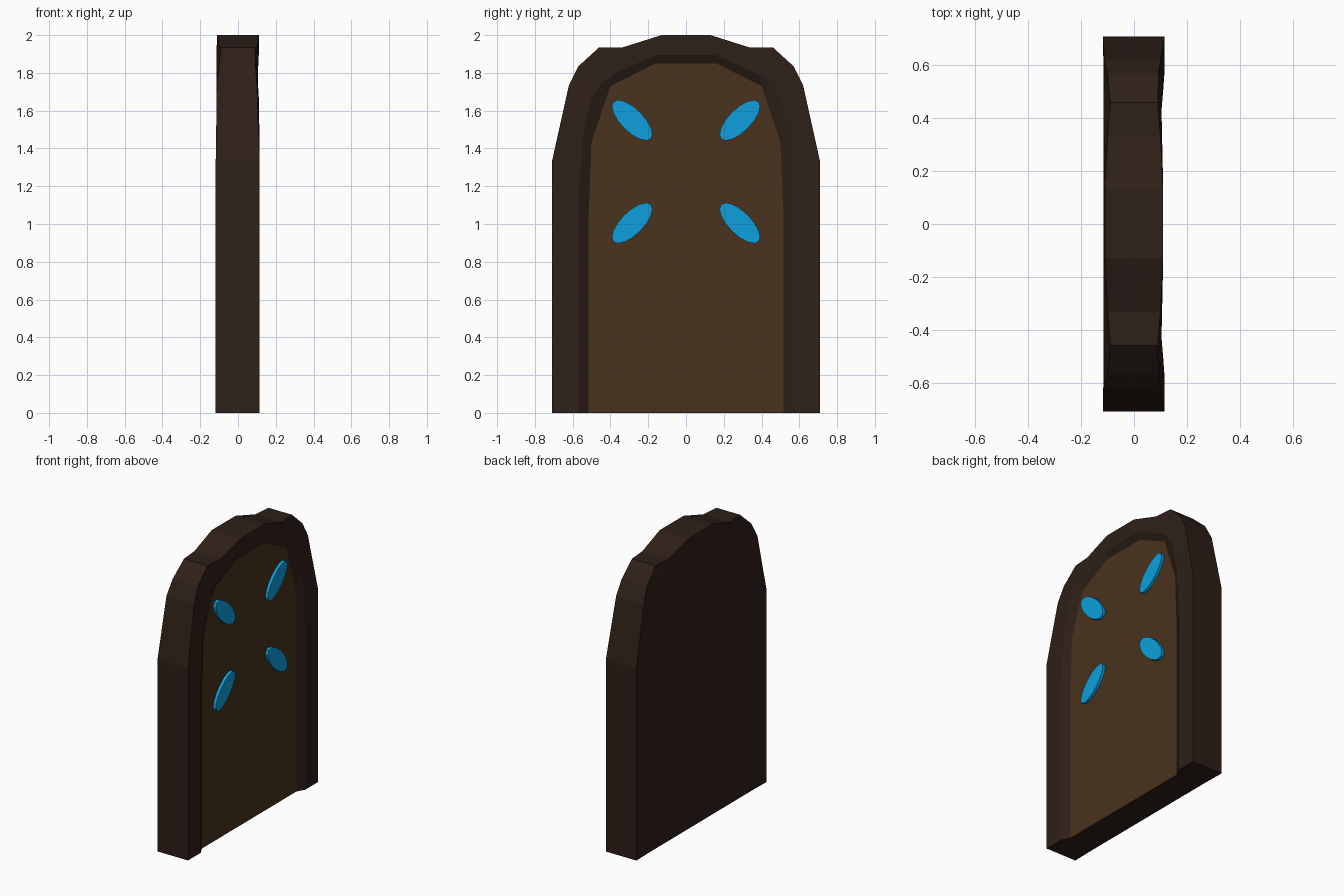
import bpy, bmesh, math
from mathutils import Matrix

if "Cube" in bpy.data.objects:
    bpy.data.objects.remove(bpy.data.objects["Cube"])


def material(name, rgb):
    m = bpy.data.materials.new(name)
    m.diffuse_color = (*rgb, 1)
    m.use_nodes = True
    m.node_tree.nodes["Principled BSDF"].inputs["Base Color"].default_value = m.diffuse_color
    return m


dark_wood = material("dark_wood", (0.027, 0.014, 0.009))
warm_wood = material("warm_wood", (0.069, 0.032, 0.012))
blue = material("blue", (0.004, 0.35, 0.72))


def finish(bm, name, mat):
    me = bpy.data.meshes.new(name)
    bm.to_mesh(me)
    bm.free()
    me.materials.append(mat)
    ob = bpy.data.objects.new(name, me)
    bpy.context.collection.objects.link(ob)
    return ob


def arch(half, xs):
    """Mirror a half profile (y, z) into a full arch, with a depth x per point."""
    right = [(x, y, z) for (y, z), x in zip(half, xs)]
    return right + [(x, -y, z) for x, y, z in reversed(right)]


# Half profiles from the floor up to the crown
outer = [(.71, 0), (.71, 1.33), (.62, 1.735), (.57, 1.835), (.46, 1.935), (.335, 1.935), (.13, 2)]
lip = [(.57, 0), (.57, 1.15), (.54, 1.5), (.5, 1.67), (.44, 1.755), (.39, 1.79), (.16, 1.895)]
inner = [(.515, 0), (.515, 1.06), (.5, 1.435), (.455, 1.565), (.42, 1.67), (.4, 1.73), (.16, 1.85)]

PANEL_X = .085
rings = [
    arch(lip, [-.115] * 7),
    arch(outer, [-.118, -.118, -.112, -.1, -.09, -.1, -.11]),
    arch(outer, [.115, .115, .1, .093, .09, .1, .11]),
    arch(lip, [.115, .115, .113, .11, .105, .105, .11]),
    arch(inner, [PANEL_X] * 7),
]

# Door frame: back, outer rim, front border and bevel down to the panel
bm = bmesh.new()
loops = [[bm.verts.new(p) for p in ring] for ring in rings]
for a, b in zip(loops, loops[1:]):
    for i in range(len(a) - 1):
        bm.faces.new((a[i], a[i + 1], b[i + 1], b[i]))
bm.faces.new(loops[0])
bm.faces.new([l[0] for l in loops] + [l[-1] for l in reversed(loops)])
bmesh.ops.recalc_face_normals(bm, faces=bm.faces)
finish(bm, "door_frame", dark_wood)

# Recessed front panel
bm = bmesh.new()
face = bm.faces.new([bm.verts.new(p) for p in rings[-1]])
face.normal_update()
if face.normal.x < 0:
    face.normal_flip()
finish(bm, "door_panel", warm_wood)

# Four oval inlays pointing outward
for sy in (1, -1):
    for sz in (1, -1):
        bm = bmesh.new()
        bmesh.ops.create_cone(bm, cap_ends=True, segments=16, radius1=1, radius2=1, depth=1)
        m = (Matrix.Translation((PANEL_X + .009, sy * .285, 1.277 + sz * .272))
             @ Matrix.Rotation(sy * sz * math.radians(45), 4, 'X')
             @ Matrix.Diagonal((.022, .14, .06, 1))
             @ Matrix.Rotation(math.radians(90), 4, 'Y'))
        bmesh.ops.transform(bm, matrix=m, verts=bm.verts)
        bmesh.ops.recalc_face_normals(bm, faces=bm.faces)
        finish(bm, f"oval_inlay_{'upper' if sz > 0 else 'lower'}_{'right' if sy > 0 else 'left'}", blue)
